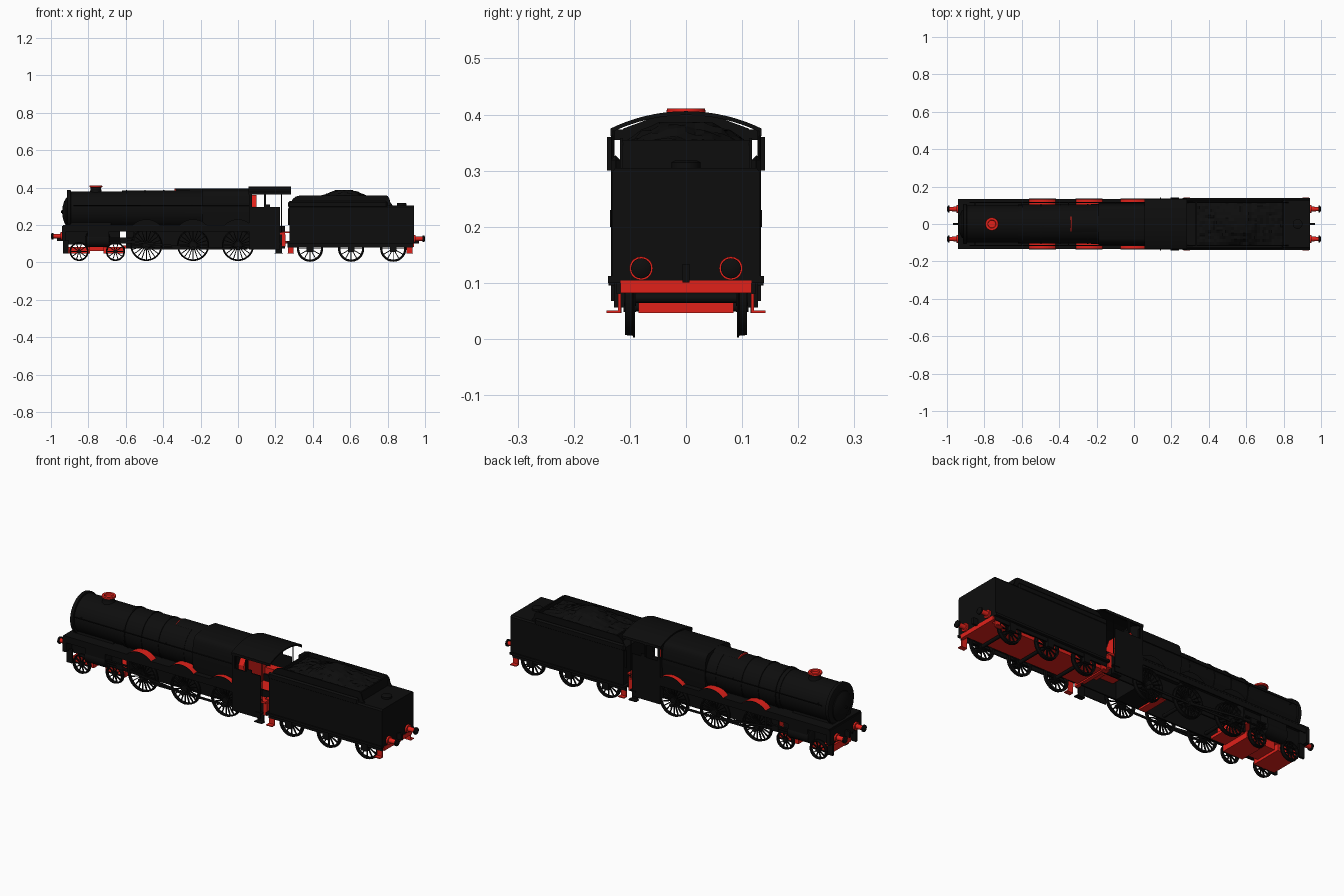
import bpy, bmesh, math, random
from mathutils import Vector, Matrix

random.seed(4)
def material(name, col):
    m = bpy.data.materials.new(name)
    m.diffuse_color = (*col, 1)
    return m
BLACK = material("black", (0.004, 0.004, 0.004))
RED = material("red", (0.75, 0.015, 0.01))

def finish(name, bm, mat, smooth=False):
    bmesh.ops.recalc_face_normals(bm, faces=bm.faces)
    me = bpy.data.meshes.new(name)
    bm.to_mesh(me)
    bm.free()
    me.materials.append(mat)
    ob = bpy.data.objects.new(name, me)
    bpy.context.collection.objects.link(ob)
    if smooth:
        bpy.context.view_layer.objects.active = ob
        ob.select_set(True)
        bpy.ops.object.shade_smooth_by_angle(angle=math.radians(35))
        ob.select_set(False)
    return ob

def add_box(bm, x0, x1, y0, y1, z0, z1):
    m = Matrix.Translation(((x0+x1)/2, (y0+y1)/2, (z0+z1)/2)) @ Matrix.Diagonal((x1-x0, y1-y0, z1-z0, 1))
    bmesh.ops.create_cube(bm, size=1, matrix=m)

def boxes(name, dims, mat=BLACK, mirror=False):
    bm = bmesh.new()
    for d in dims:
        add_box(bm, *d)
        if mirror:
            add_box(bm, d[0], d[1], -d[3], -d[2], d[4], d[5])
    return finish(name, bm, mat)

def add_prism(bm, pts, a, b, axis):
    # axis 'y': points are (x, z); axis 'x': points are (y, z)
    P = (lambda p, t: (p[0], t, p[1])) if axis == 'y' else (lambda p, t: (t, p[0], p[1]))
    va = [bm.verts.new(P(p, a)) for p in pts]
    vb = [bm.verts.new(P(p, b)) for p in pts]
    bm.faces.new(va)
    bm.faces.new(vb)
    for i in range(len(pts)):
        j = (i+1) % len(pts)
        bm.faces.new((va[i], va[j], vb[j], vb[i]))

def prism(name, pts, a, b, axis, mat=BLACK, mirror=False, smooth=False):
    bm = bmesh.new()
    add_prism(bm, pts, a, b, axis)
    if mirror:
        add_prism(bm, pts, -b, -a, axis)
    return finish(name, bm, mat, smooth)

def add_lathe(bm, prof, c, axis, n=40, closed=False):
    # prof: (position along axis, radius) around centre c
    rings = []
    for t, r in prof:
        ring = []
        for k in range(n):
            u, v = r*math.cos(2*math.pi*k/n), r*math.sin(2*math.pi*k/n)
            o = {'x': (t, u, v), 'y': (u, t, v), 'z': (u, v, t)}[axis]
            ring.append(bm.verts.new(Vector(c) + Vector(o)))
        rings.append(ring)
    for i in range(len(rings) if closed else len(rings)-1):
        A, B = rings[i], rings[(i+1) % len(rings)]
        for k in range(n):
            bm.faces.new((A[k], A[(k+1) % n], B[(k+1) % n], B[k]))
    if not closed:
        bm.faces.new(rings[0])
        bm.faces.new(rings[-1])

def lathe(name, prof, centres, axis, mat=BLACK, n=40):
    bm = bmesh.new()
    for c in centres:
        add_lathe(bm, prof, c, axis, n)
    return finish(name, bm, mat, True)

def arc(cx, cz, r, a0, a1, n):
    return [(cx + r*math.cos(math.radians(a0+(a1-a0)*i/n)), cz + r*math.sin(math.radians(a0+(a1-a0)*i/n))) for i in range(n+1)]

def wheel_pair(name, x, r, z, spokes, rim):
    bm = bmesh.new()
    for s in (1, -1):
        c = (x, s*0.1, z)
        add_lathe(bm, [(s*0.009, r-rim), (s*0.009, r-0.004), (-s*0.005, r-0.003), (-s*0.006, r),
                       (-s*0.009, r), (-s*0.009, r-rim)], c, 'y', 48, True)
        add_lathe(bm, [(-0.011, r*0.2), (0.011, r*0.2)], c, 'y', 20)
        for k in range(spokes):
            m = Matrix.Translation(c) @ Matrix.Rotation(2*math.pi*k/spokes, 4, 'Y') @ \
                Matrix.Translation((r*0.55, 0, 0)) @ Matrix.Diagonal((r*0.8, 0.007, 0.0045, 1))
            bmesh.ops.create_cube(bm, size=1, matrix=m)
    add_lathe(bm, [(-0.1, 0.009), (0.1, 0.009)], (x, 0, z), 'y', 12)
    finish(name, bm, BLACK, True)

# Wheels
DRIVERS = (-0.49, -0.24, 0.0)
for i, x in enumerate(DRIVERS):
    wheel_pair(f"driving_wheels_{i}", x, 0.086, 0.093, 20, 0.009)
for i, x in enumerate((-0.85, -0.655)):
    wheel_pair(f"bogie_wheels_{i}", x, 0.051, 0.058, 10, 0.009)
for i, x in enumerate((0.385, 0.605, 0.83)):
    wheel_pair(f"tender_wheels_{i}", x, 0.07, 0.073, 12, 0.012)

# Boiler, smokebox and door
CZ = 0.28
lathe("boiler", [(-0.91, 0.1), (-0.62, 0.1), (-0.62, 0.103), (-0.17, 0.106)], [(0, 0, CZ)], 'x', n=64)
lathe("smokebox_ring", [(-0.915, 0.1), (-0.912, 0.108), (-0.895, 0.108), (-0.893, 0.1)], [(0, 0, CZ)], 'x', n=64)
lathe("smokebox_door", [(-0.94, 0.008), (-0.937, 0.03), (-0.93, 0.055), (-0.919, 0.075), (-0.91, 0.078)], [(0, 0, 0.27)], 'x', n=48)
lathe("door_handle", [(-0.947, 0.006), (-0.935, 0.006)], [(0, 0, 0.27)], 'x', n=12)
bm = bmesh.new()
for x in (-0.6, -0.5, -0.4, -0.25):
    add_lathe(bm, [(x, 0.1), (x, 0.1075), (x+0.006, 0.1075), (x+0.006, 0.1)], (0, 0, CZ), 'x', 64)
finish("boiler_bands", bm, BLACK, True)
prism("smokebox_saddle", [(-0.08, 0.17), (0.08, 0.17), (0.07, 0.23), (-0.07, 0.23)], -0.915, -0.68, 'x')
lathe("chimney", [(0.37, 0.036), (0.383, 0.03), (0.395, 0.028), (0.4, 0.029)], [(-0.76, 0, 0)], 'z', n=32)
lathe("chimney_cap", [(0.4, 0.029), (0.403, 0.035), (0.411, 0.034), (0.411, 0.022), (0.402, 0.02)], [(-0.76, 0, 0)], 'z', RED, 32)
# Dome fairing on top of the boiler
prism("dome_fairing", arc(0, 0.32, 0.075, 55, 125, 10), -0.335, -0.16, 'x', smooth=True)
prism("fairing_front", arc(0, 0.32, 0.074, 56, 124, 10), -0.339, -0.335, 'x', RED)
# Firebox with squared shoulders
prism("firebox", [(-0.1, 0.17), (0.1, 0.17), (0.113, 0.27), (0.108, 0.34)] + arc(0.068, 0.35, 0.036, 10, 75, 5)
      + [(0, 0.396)] + arc(-0.068, 0.35, 0.036, 105, 170, 5) + [(-0.108, 0.34), (-0.113, 0.27)], -0.19, 0.065, 'x', smooth=True)
bm = bmesh.new()
for s in (1, -1):
    add_lathe(bm, [(-0.88, 0.0025), (0.06, 0.0025)], (0, s*0.116, 0.305), 'x', 8)
    for x in (-0.85, -0.6, -0.35, -0.1):
        add_lathe(bm, [(0.098, 0.002), (0.116, 0.002)] if s > 0 else [(-0.116, 0.002), (-0.098, 0.002)], (x, 0, 0.305), 'y', 8)
finish("boiler_handrails", bm, BLACK)

# Running plate, valances and splashers
boxes("running_plate", [(-0.935, 0.065, -0.133, 0.133, 0.192, 0.2)])
boxes("valance", [(-0.935, 0.065, 0.126, 0.132, 0.165, 0.193)], mirror=True)
for i, x in enumerate(DRIVERS):
    x1 = min(x+0.075, 0.06)
    pts = [(min(p[0], x1), p[1]) for p in arc(x, 0.13, 0.1, 44, 136, 16)]
    prism(f"splasher_{i}", pts, 0.09, 0.132, 'y', RED, True)
    prism(f"splasher_face_{i}", pts, 0.132, 0.135, 'y', BLACK, True)

# Main frames, ashpan and bogie
boxes("main_frames", [(-0.6, 0.25, 0.072, 0.08, 0.075, 0.195), (-0.925, -0.63, 0.072, 0.08, 0.095, 0.195),
                      (-0.64, -0.59, 0.072, 0.08, 0.165, 0.195)], mirror=True)
boxes("frame_stays", [(-0.59, -0.56, -0.072, 0.072, 0.08, 0.19), (-0.13, -0.09, -0.072, 0.072, 0.07, 0.18),
                      (-0.92, -0.64, -0.072, 0.072, 0.15, 0.16)], RED)
boxes("ashpan", [(-0.08, 0.05, -0.068, 0.068, 0.07, 0.18)])
boxes("bogie_frame", [(-0.91, -0.79, -0.085, 0.085, 0.046, 0.082), (-0.72, -0.605, -0.085, 0.085, 0.046, 0.082),
                      (-0.79, -0.72, -0.06, 0.06, 0.06, 0.1), (-0.62, -0.52, -0.07, 0.07, 0.075, 0.09)], RED)

# Front buffer beam, steps and guard irons
boxes("front_buffer_beam", [(-0.94, -0.92, -0.133, 0.133, 0.115, 0.193)])
boxes("guard_irons", [(-0.935, -0.905, 0.092, 0.104, 0.048, 0.12)], mirror=True)
ends = [(s*0.08) for s in (1, -1)]
for end, sx, x, z in (("front", -1, -0.937, 0.14), ("rear", 1, 0.937, 0.126)):
    lathe(f"{end}_buffer_shanks", [(0, 0.021), (sx*0.012, 0.021), (sx*0.012, 0.013), (sx*0.052, 0.011)], [(x, y, z) for y in ends], 'x', RED, 20)
    lathe(f"{end}_buffer_heads", [(sx*0.05, 0.018), (sx*0.058, 0.018), (sx*0.063, 0.009)], [(x, y, z) for y in ends], 'x', BLACK, 24)
    xs = sorted((x, x+sx*0.03))
    boxes(f"{end}_coupling", [(xs[0], xs[1], -0.006, 0.006, z-0.025, z+0.008)])

# Cylinders and motion
for s, side in ((1, "far"), (-1, "near")):
    lathe(f"cylinder_{side}", [(-0.815, 0.02), (-0.81, 0.036), (-0.69, 0.036), (-0.685, 0.02)], [(0, s*0.098, 0.118)], 'x', n=28)
    boxes(f"valve_chest_{side}", [(-0.805, -0.69, s*0.1-0.03, s*0.1+0.03, 0.125, 0.193)])
    boxes(f"slide_bars_{side}", [(-0.69, -0.55, s*0.119-0.006, s*0.119+0.006, z, z+0.006) for z in (0.102, 0.126)]
          + [(-0.63, -0.595, s*0.119-0.007, s*0.119+0.007, 0.105, 0.129), (-0.56, -0.55, s*0.1-0.03, s*0.1+0.026, 0.1, 0.193)])
    lathe(f"piston_rod_{side}", [(-0.7, 0.005), (-0.6, 0.005)], [(0, s*0.119, 0.117)], 'x', n=10)
    y0, y1 = sorted((s*0.112, s*0.117))
    boxes(f"coupling_rod_{side}", [(-0.49, 0.0, y0, y1, 0.069, 0.08)])
    y0, y1 = sorted((s*0.118, s*0.123))
    prism(f"connecting_rod_{side}", [(-0.61, 0.112), (-0.24, 0.067), (-0.24, 0.081), (-0.61, 0.122)], y0, y1, 'y')
    y0, y1 = sorted((s*0.1, s*0.126))
    lathe(f"crank_pins_{side}", [(y0, 0.011), (y1, 0.011)], [(x, 0, 0.075) for x in DRIVERS], 'y', n=16)

# Cab
boxes("cab_sides", [(0.06, 0.225, 0.128, 0.134, 0.068, 0.295), (0.06, 0.074, 0.128, 0.134, 0.29, 0.375),
                    (0.14, 0.15, 0.128, 0.134, 0.29, 0.375), (0.06, 0.2, 0.128, 0.134, 0.362, 0.376),
                    (0.15, 0.172, 0.128, 0.134, 0.29, 0.31)], mirror=True)
roof = arc(0, 0.097, 0.309, 64.1, 115.9, 24)
prism("cab_roof", roof + [(-0.135, 0.362), (-0.13, 0.362), (-0.13, 0.372)] + arc(0, 0.097, 0.302, 115.3, 64.7, 24) +
      [(0.13, 0.372), (0.13, 0.362), (0.135, 0.362)], 0.055, 0.283, 'x', smooth=True)
bm = bmesh.new()
for s in (1, -1):
    add_box(bm, 0.062, 0.07, min(s*0.1, s*0.13), max(s*0.1, s*0.13), 0.09, 0.31)
    add_box(bm, 0.062, 0.07, min(s*0.1, s*0.13), max(s*0.1, s*0.13), 0.355, 0.373)
add_prism(bm, [(-0.112, 0.2), (0.112, 0.2), (0.112, 0.375), (0.05, 0.398), (0, 0.402), (-0.05, 0.398), (-0.112, 0.375)], 0.062, 0.07, 'x')
finish("cab_front", bm, BLACK)
prism("backhead", [(-0.09, 0.15), (0.09, 0.15), (0.095, 0.3), (0.06, 0.36), (-0.06, 0.36), (-0.095, 0.3)], 0.07, 0.1, 'x', RED)
boxes("cab_floor", [(0.065, 0.25, -0.127, 0.127, 0.15, 0.16)], RED)
boxes("cab_seats", [(0.1, 0.19, 0.085, 0.127, 0.16, 0.225)], RED, True)
boxes("side_windscreens", [(0.14, 0.145, 0.134, 0.141, 0.3, 0.36)], mirror=True)
lathe("cab_handrails", [(0.16, 0.0025), (0.372, 0.0025)], [(0.232, y, 0) for y in (0.13, -0.13)], 'z', n=8)
boxes("cab_steps", [(0.195, 0.24, 0.118, 0.142, 0.046, 0.051), (0.2, 0.235, 0.118, 0.138, 0.095, 0.1),
                    (0.2, 0.235, 0.115, 0.12, 0.046, 0.16)], mirror=True)
boxes("drawbar", [(0.2, 0.32, -0.03, 0.03, 0.1, 0.115), (0.235, 0.255, -0.12, 0.12, 0.085, 0.15)], RED)
boxes("fall_plate", [(0.23, 0.35, -0.1, 0.1, 0.158, 0.165)], RED)

# Tender tank, coal bunker and coal
tank = prism("tender_tank", [(-0.132, 0.1), (0.132, 0.1), (0.132, 0.297), (0.126, 0.305), (-0.126, 0.305), (-0.132, 0.297)], 0.275, 0.94, 'x')
side = [(0.268, 0.2), (0.268, 0.285), (0.28, 0.315), (0.292, 0.338), (0.31, 0.352), (0.335, 0.358), (0.795, 0.358),
        (0.808, 0.345), (0.815, 0.32), (0.83, 0.3), (0.83, 0.2)]
prism("bunker_sides", side, 0.112, 0.118, 'y', mirror=True)
boxes("bunker_ends", [(0.33, 0.338, -0.113, 0.113, 0.3, 0.352), (0.795, 0.803, -0.113, 0.113, 0.3, 0.355)])
boxes("tender_shoulders", [(0.268, 0.8, 0.117, 0.134, 0.29, 0.327)], mirror=True).modifiers.new("round", 'BEVEL').width = 0.008
bm = bmesh.new()
bmesh.ops.create_grid(bm, x_segments=30, y_segments=14, size=1)
for v in bm.verts:
    u, w = v.co.x, v.co.y
    x = 0.566 + 0.232*u
    h = 0.335 + 0.047*math.exp(-((x-0.57)/0.1)**2)*(1-0.75*w*w) + 0.015*(1-w*w)*(1-u**4)*0.8
    v.co = (x, 0.111*w, min(0.387, h + random.uniform(-0.006, 0.004)))
finish("coal", bm, BLACK)
lathe("water_filler", [(0.3, 0.026), (0.315, 0.026), (0.318, 0.02)], [(0.875, 0, 0)], 'z', n=24)

# Tender underframe
boxes("tender_footplate", [(0.26, 0.94, -0.139, 0.139, 0.1, 0.112)])
boxes("tender_frames", [(0.265, 0.935, 0.117, 0.124, 0.08, 0.102)], mirror=True)
boxes("tender_floor", [(0.265, 0.935, -0.088, 0.088, 0.083, 0.1)], RED)
boxes("tender_rear_beam", [(0.925, 0.942, -0.117, 0.117, 0.082, 0.104)], RED)
boxes("axle_boxes", [(x-0.018, x+0.018, 0.11, 0.128, 0.056, 0.1) for x in (0.385, 0.605, 0.83)], mirror=True)
boxes("tender_steps", [(x, x+0.035, 0.118, 0.142, 0.046, 0.051) for x in (0.265, 0.9)]
      + [(x+0.002, x+0.033, 0.116, 0.121, 0.046, 0.1) for x in (0.265, 0.9)], RED, True)
